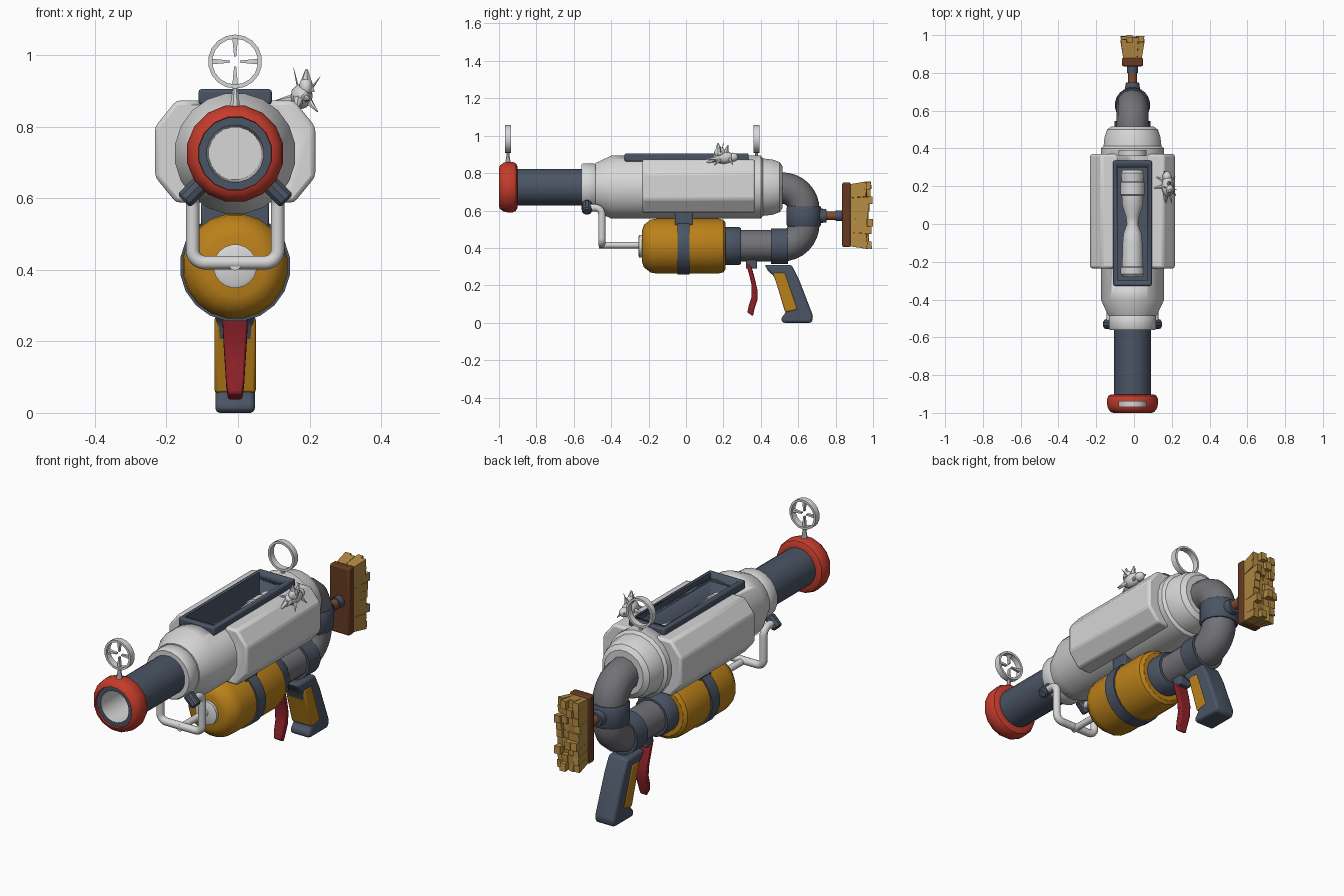
import bpy, bmesh, math, random
from mathutils import Vector

if "Cube" in bpy.data.objects:
    bpy.data.objects.remove(bpy.data.objects["Cube"])

random.seed(4)
CX = -0.008          # axis of the whole gun
BZ, TZ = 0.725, 0.41  # barrel and tank heights

def material(name, rgb):
    m = bpy.data.materials.new(name)
    m.diffuse_color = (*rgb, 1)
    m.use_nodes = True
    m.node_tree.nodes["Principled BSDF"].inputs["Base Color"].default_value = m.diffuse_color
    return m

WHITE = material("white_metal", (0.68, 0.68, 0.68))
SLATE = material("slate_blue", (0.07, 0.09, 0.13))
YELLOW = material("mustard", (0.50, 0.22, 0.01))
RED = material("muzzle_red", (0.55, 0.045, 0.025))
CRIMSON = material("trigger_red", (0.27, 0.016, 0.022))
GREY = material("pipe_grey", (0.17, 0.17, 0.185))
WOOD = material("dark_wood", (0.13, 0.042, 0.015))
RUST = material("rust_brown", (0.22, 0.075, 0.03))
STRAW = material("bristle_straw", (0.46, 0.26, 0.055))

def finish(bm, name, mats, bevel=0, angle=35):
    bmesh.ops.recalc_face_normals(bm, faces=bm.faces)
    me = bpy.data.meshes.new(name)
    bm.to_mesh(me)
    bm.free()
    ob = bpy.data.objects.new(name, me)
    bpy.context.collection.objects.link(ob)
    for m in mats:
        me.materials.append(m)
    bpy.ops.object.select_all(action='DESELECT')
    ob.select_set(True)
    bpy.context.view_layer.objects.active = ob
    bpy.ops.object.shade_smooth_by_angle(angle=math.radians(angle))
    if bevel:
        b = ob.modifiers.new("bevel", 'BEVEL')
        b.width, b.segments = bevel, 2
    return ob

def lathe(name, prof, mats, axis='y', c=(CX, 0, BZ), sides=20, rule=None):
    """Turn (position, radius) pairs round an axis; rule gives a material per segment."""
    bm = bmesh.new()
    rings = []
    for t, r in prof:
        ring = []
        for i in range(1 if r == 0 else sides):
            a = 2 * math.pi * (i + .5) / sides
            u, v = r * math.cos(a), r * math.sin(a)
            p = (c[0] + u, t, c[2] + v) if axis == 'y' else (c[0] + u, c[1] + v, t)
            ring.append(bm.verts.new(p))
        rings.append(ring)
    for k, (a, b) in enumerate(zip(rings, rings[1:])):
        for i in range(sides):
            j = (i + 1) % sides
            vs = [a[i % len(a)], a[j % len(a)], b[j % len(b)], b[i % len(b)]]
            f = bm.faces.new(list(dict.fromkeys(vs)))
            f.material_index = rule[k] if rule else 0
    return finish(bm, name, mats)

def prism(name, pts, axis, a, b, mat, bevel=0):
    """Extrude a 2D outline along x (points y,z) or y (points x,z)."""
    bm = bmesh.new()
    put = (lambda p, t: (t, *p)) if axis == 'x' else (lambda p, t: (p[0], t, p[1]))
    lo = [bm.verts.new(put(p, a)) for p in pts]
    hi = [bm.verts.new(put(p, b)) for p in pts]
    bm.faces.new(lo)
    bm.faces.new(hi)
    for i in range(len(pts)):
        j = (i + 1) % len(pts)
        bm.faces.new((lo[i], lo[j], hi[j], hi[i]))
    return finish(bm, name, [mat], bevel)

def box(name, hx, y0, y1, z0, z1, mat, bevel=0, cx=CX):
    return prism(name, [(y0, z0), (y1, z0), (y1, z1), (y0, z1)], 'x', cx - hx, cx + hx, mat, bevel)

def tube(name, pts, r, mat, fillet=0.05, cyclic=False):
    """Round pipe along a path with rounded corners."""
    pts = [Vector(p) for p in pts]
    path = [pts[0]]
    for p, q, s in zip(pts, pts[1:], pts[2:]):
        a, b = q + (p - q).normalized() * fillet, q + (s - q).normalized() * fillet
        w = 1 / math.sqrt(2)   # rational weight gives a true arc at square corners
        for i in range(9):
            t = i / 8
            k0, k1, k2 = (1 - t) ** 2, 2 * t * (1 - t) * w, t * t
            path.append((a * k0 + q * k1 + b * k2) / (k0 + k1 + k2))
    path.append(pts[-1])
    cu = bpy.data.curves.new(name, 'CURVE')
    cu.dimensions, cu.bevel_depth, cu.bevel_resolution, cu.use_fill_caps = '3D', r, 4, True
    sp = cu.splines.new('POLY')
    sp.points.add(len(path) - 1)
    for s, p in zip(sp.points, path):
        s.co = (*p, 1)
    cu.materials.append(mat)
    ob = bpy.data.objects.new(name, cu)
    bpy.context.collection.objects.link(ob)
    bpy.ops.object.select_all(action='DESELECT')
    ob.select_set(True)
    bpy.context.view_layer.objects.active = ob
    bpy.ops.object.convert(target='MESH')
    bpy.ops.object.shade_smooth_by_angle(angle=math.radians(40))
    return ob

def cut(ob, cutter):
    m = ob.modifiers.new("cut", 'BOOLEAN')
    m.operation, m.solver, m.object = 'DIFFERENCE', 'EXACT', cutter

# barrel with white bore, red muzzle ring
lathe("barrel", [(-.50, .098), (-.985, .098), (-.99, .104), (-.99, .08), (-.60, .074), (-.60, 0)],
      [SLATE, WHITE], rule=[0, 0, 0, 1, 1])
lathe("muzzle_ring", [(-.97, .10), (-1, .104), (-.995, .118), (-.975, .133), (-.955, .137), (-.925, .137),
                      (-.91, .13), (-.902, .115), (-.902, .095)], [RED], sides=16)

# body, collar and side housing
lathe("collar", [(-.48, 0), (-.56, 0), (-.56, .122), (-.552, .127), (-.49, .127), (-.48, .12), (-.48, 0)][1:], [WHITE])
body = lathe("body", [(-.485, 0), (-.485, .13), (-.40, .17), (.40, .17), (.412, .155), (.46, .15),
                      (.50, .136), (.517, .112), (.517, 0)], [WHITE])
octagon = [(-.224, .66), (-.224, .80), (-.165, .873), (.165, .873), (.224, .80), (.224, .66), (.165, .588), (-.165, .588)]
octagon = [(CX + x, z) for x, z in octagon]
housing = prism("side_housing", octagon, 'y', -.235, .37, WHITE, .012)

# open tray with rim on top
cut_big = box("tray_cutter_outer", .085, -.305, .305, .63, 1.1, SLATE)
cut_small = box("tray_cutter_inner", .08, -.30, .30, .645, 1.1, SLATE)
for c in (cut_big, cut_small):
    c.hide_render = True
    c.hide_set(True)
cut(body, cut_big)
cut(housing, cut_big)
cut(box("tray_rim", .1025, -.328, .335, .862, .905, SLATE, .008), cut_small)
cut(box("tray", .088, -.308, .308, .625, .88, SLATE), cut_small)

# glass vessel lying in the tray
lathe("vessel", [(-.28, 0), (-.28, .05), (-.265, .063), (-.23, .063), (-.225, .056), (-.10, .053), (-.05, .048),
                 (0, .03), (.04, .036), (.10, .055), (.15, .058), (.155, .064), (.22, .064), (.225, .058),
                 (.27, .063), (.285, .05), (.285, 0)], [WHITE], c=(CX, 0, .775))

# yellow tank, band, collar, mount
lathe("tank", [(-.235, 0), (-.235, .085), (-.225, .115), (-.19, .143), (-.16, .148), (.175, .148),
               (.20, .142), (.212, .125), (.212, 0)], [YELLOW])
lathe("tank_cap", [(-.255, 0), (-.255, .05), (-.25, .061), (-.23, .061), (-.23, 0)], [WHITE])
lathe("tank_band", [(-.045, .14), (-.045, .155), (.02, .155), (.02, .14)], [SLATE])
lathe("tank_collar", [(.205, .08), (.205, .102), (.285, .102), (.295, .095), (.295, .08)], [SLATE])
lathe("pipe_clamp", [(.455, .08), (.455, .096), (.545, .096), (.545, .08)], [SLATE])
for n in ("tank", "tank_cap", "tank_band", "tank_collar", "pipe_clamp"):
    bpy.data.objects[n].location.z = TZ - BZ
box("tank_mount", .095, -.06, .035, .50, .59, SLATE, .006)

# grey elbow pipe and its collar
tube("elbow_pipe", [(CX, .48, .72), (CX, .63, .72), (CX, .63, .412), (CX, .26, .412)], .084, GREY, .115)
lathe("elbow_collar", [(.515, .07), (.515, .088), (.525, .094), (.615, .094), (.625, .088), (.625, .07)],
      [SLATE], axis='z', c=(CX, .63, 0))

# white feed pipes with blue bolts
for s, side in ((-1, "left"), (1, "right")):
    x = CX + s * .119
    tube("feed_pipe_" + side, [(x, -.53, .615), (x, -.45, .615), (x, -.45, .42), (CX, -.45, .42)], .019, WHITE, .035)
    bolt = lathe("pipe_bolt_" + side, [(-.035, 0), (-.035, .02), (-.028, .027), (.028, .027), (.035, .02), (.035, 0)],
                 [SLATE], axis='z', c=(0, 0, 0), sides=10)
    bolt.location = (x, -.53, .617)
    bolt.rotation_euler.y = s * math.radians(-45 + 180)
tube("feed_pipe_centre", [(CX, -.465, .415), (CX, -.24, .415)], .017, WHITE)

# sights: front has a crosshair, rear is an open ring
for name, y in (("front_sight", -.952), ("rear_sight", .377)):
    lathe(name, [(y - .016, .064), (y - .016, .0755), (y + .016, .0755), (y + .016, .064), (y - .016, .064)],
          [WHITE], c=(CX, 0, .982), sides=18)
    lathe(name + "_post", [(.84, .018), (.87, .013), (.912, .007)], [WHITE], axis='z', c=(CX, y, 0), sides=8)
for i in range(4):
    h = prism("crosshair_%d" % i, [(.014, -.003), (.067, -.008), (.067, .008), (.014, .003)], 'y', -.007, .007, WHITE)
    h.location = (CX, -.952, .982)
    h.rotation_euler.y = i * math.pi / 2

# grip with yellow insert, trigger
prism("grip", [(.42, .31), (.565, .31), (.605, .23), (.68, .035), (.672, 0), (.515, 0), (.508, .025), (.535, .055),
               (.47, .25), (.44, .275)], 'x', CX - .055, CX + .055, SLATE, .012)
prism("grip_insert", [(.466, .268), (.53, .268), (.598, .07), (.53, .055)], 'x', CX - .058, CX + .058, YELLOW, .008)
box("trigger_mount", .032, .32, .38, .29, .36, SLATE, .005)
bm = bmesh.new()
rows = []
for y, z, w in ((.335, .31, .036), (.352, .25, .035), (.366, .19, .032), (.366, .13, .028), (.35, .08, .025), (.343, .045, .02)):
    rows.append([bm.verts.new((CX + sx * w, y + sy * .015, z - (sy * .01))) for sx, sy in ((-1, -1), (1, -1), (1, 1), (-1, 1))])
for a, b in zip(rows, rows[1:]):
    for i in range(4):
        bm.faces.new((a[i], a[(i + 1) % 4], b[(i + 1) % 4], b[i]))
bm.faces.new(rows[0])
bm.faces.new(rows[-1])
finish(bm, "trigger", [CRIMSON], .006)

# brush on the back
C = (CX, 0, .572)
lathe("brush_socket", [(.69, .045), (.725, .04), (.75, .036), (.75, 0)], [SLATE], c=C, sides=12)
lathe("brush_handle", [(.74, .024), (.81, .024)], [RUST], c=C, sides=12)
lathe("brush_ferrule", [(.80, 0), (.80, .03), (.84, .03)], [SLATE], c=C, sides=12)
box("brush_block", .056, .835, .88, .405, .75, WOOD, .008)
bm = bmesh.new()
NX, NZ = 4, 9
for i in range(NX):
    for k in range(NZ):
        tip = 1 if (i, k) == (1, 3) else random.uniform(.965, .998)
        corners = []
        for y, hx, hz in ((.87, .048, .165), (tip, .063, .18)):
            for di, dk in ((0, 0), (1, 0), (1, 1), (0, 1)):
                x = CX + hx * (2 * (i + di) / NX - 1)
                z = .575 + hz * (2 * (k + dk) / NZ - 1)
                corners.append(bm.verts.new((x, y + (random.uniform(-.008, 0) if y > .9 and tip < 1 else 0), z)))
        for f in ((0, 1, 2, 3), (4, 5, 6, 7), (0, 1, 5, 4), (1, 2, 6, 5), (2, 3, 7, 6), (3, 0, 4, 7)):
            bm.faces.new([corners[q] for q in f])
finish(bm, "bristles", [STRAW], angle=15)

# small finned creature figurine perched on the housing
def spike(bm, base, tip, r):
    base, tip = Vector(base), Vector(tip)
    d = tip - base
    geo = bmesh.ops.create_cone(bm, cap_ends=True, segments=6, radius1=r, radius2=r * .15, depth=d.length)
    for v in geo['verts']:
        v.co = d.to_track_quat('Z', 'Y') @ v.co + (base + tip) / 2
bm = bmesh.new()
for c, r in (((.178, .20, .885), (.032, .058, .036)), ((.175, .25, .885), (.024, .03, .024)), ((.19, .18, .91), (.02, .03, .03))):
    geo = bmesh.ops.create_icosphere(bm, subdivisions=2, radius=1)
    for v in geo['verts']:
        v.co = Vector([c[q] + r[q] * v.co[q] for q in range(3)])
for base, tip, r in (((.19, .18, .90), (.192, .17, .96), .026), ((.185, .21, .90), (.19, .225, .95), .018),
                     ((.17, .17, .88), (.165, .10, .85), .018), ((.16, .20, .88), (.105, .19, .872), .014),
                     ((.16, .23, .88), (.115, .25, .87), .012), ((.19, .19, .88), (.222, .15, .842), .014),
                     ((.19, .23, .88), (.218, .25, .845), .012), ((.17, .25, .885), (.16, .28, .89), .016),
                     ((.17, .19, .90), (.155, .20, .966), .004), ((.20, .19, .90), (.23, .18, .94), .005),
                     ((.19, .16, .88), (.20, .11, .875), .012)):
    spike(bm, base, tip, r)
finish(bm, "creature_figurine", [WHITE])
